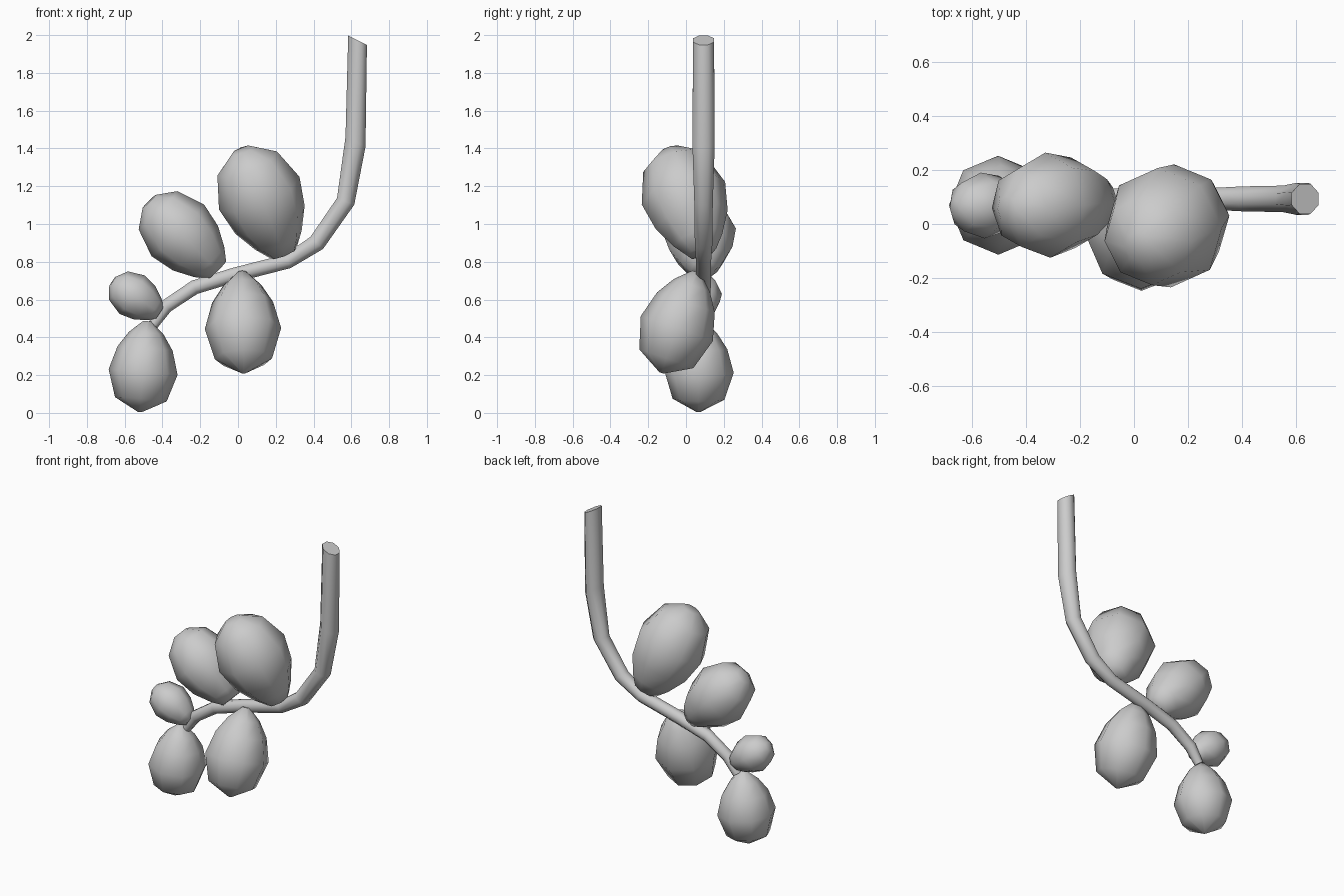
import bpy, bmesh, math
from mathutils import Vector

if "Cube" in bpy.data.objects:
    bpy.data.objects.remove(bpy.data.objects["Cube"])


def loft(name, rings, sides, angle, phase=0.0):
    """Skin rings given as (centre, normal, radius); both ends are capped."""
    bm = bmesh.new()
    loops = []
    for centre, normal, r in rings:
        n = Vector(normal).normalized()
        u = Vector((0, 1, 0))
        u = (u - n * u.dot(n)).normalized()
        w = n.cross(u)
        turns = [2 * math.pi * (i + phase) / sides for i in range(sides)]
        loops.append([bm.verts.new(Vector(centre) + r * (u * math.cos(a) + w * math.sin(a)))
                      for a in turns])
    for a, b in zip(loops, loops[1:]):
        for i in range(sides):
            j = (i + 1) % sides
            bm.faces.new((a[i], a[j], b[j], b[i]))
    bm.faces.new(loops[0])
    bm.faces.new(loops[-1])
    bmesh.ops.recalc_face_normals(bm, faces=bm.faces)
    mesh = bpy.data.meshes.new(name)
    bm.to_mesh(mesh)
    bm.free()
    ob = bpy.data.objects.new(name, mesh)
    bpy.context.collection.objects.link(ob)
    bpy.ops.object.select_all(action='DESELECT')
    ob.select_set(True)
    bpy.context.view_layer.objects.active = ob
    bpy.ops.object.shade_smooth_by_angle(angle=math.radians(angle))
    return ob


# Curved, tapering stem: x, z, radius
path = [(0.633, 1.973, 0.06), (0.622, 1.435, 0.064), (0.57, 1.12, 0.053),
        (0.417, 0.9, 0.05), (0.265, 0.803, 0.042), (-0.02, 0.73, 0.042),
        (-0.23, 0.665, 0.041), (-0.38, 0.565, 0.039), (-0.45, 0.465, 0.03)]
pts = [Vector((x, 0.093, z)) for x, z, r in path]
stem = []
for i, p in enumerate(pts):
    tangent = pts[max(i - 1, 0)] - pts[min(i + 1, len(pts) - 1)]
    if i < 2:
        tangent = Vector((0.45, 0, 0.9))
    stem.append((p, tangent, path[i][2]))
loft("stem", stem, 8, 50, 0.5)

# Egg-shaped leaves: base point, tip point, radius, profile
pointed = [(0, 0.12), (0.13, 0.5), (0.3, 0.8), (0.56, 1.0), (0.86, 0.75), (1.0, 0.06)]
blunt = [(0, 0.34), (0.12, 0.58), (0.32, 0.86), (0.58, 1.0), (0.87, 0.74), (1.0, 0.25)]
leaves = {
    "leaf_upper_right": ((0.24, 0.085, 0.85), (0.02, -0.085, 1.39), 0.23, blunt),
    "leaf_upper_left": ((-0.11, 0.09, 0.755), (-0.47, 0.055, 1.12), 0.195, blunt),
    "leaf_small": ((-0.415, 0.08, 0.53), (-0.665, 0.06, 0.695), 0.122, blunt),
    "leaf_lower_left": ((-0.48, 0.075, 0.485), (-0.52, 0.065, 0.005), 0.183, pointed),
    "leaf_lower_right": ((0.022, 0.055, 0.745), (0.03, -0.13, 0.212), 0.202, pointed),
}
for name, (base, tip, radius, profile) in leaves.items():
    base, tip = Vector(base), Vector(tip)
    loft(name, [(base.lerp(tip, t), tip - base, radius * r) for t, r in profile], 8, 75)
